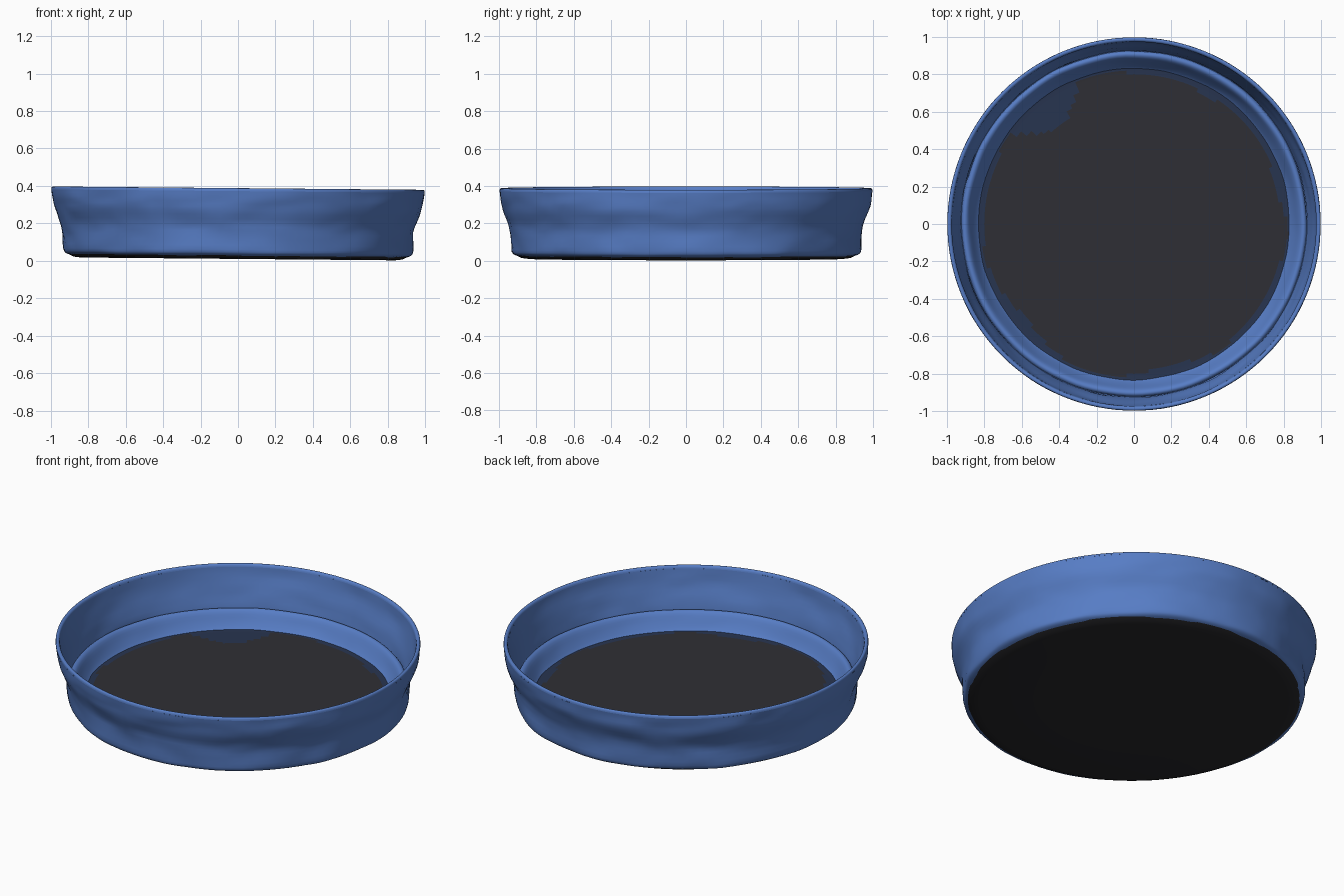
import bpy, bmesh, math
from mathutils import Vector, noise

cube = bpy.data.objects.get("Cube")
if cube:
    bpy.data.objects.remove(cube)

SEGMENTS = 128
TILT = 0.009


def make_material(name, rgb):
    mat = bpy.data.materials.new(name)
    mat.use_nodes = True
    color = (*rgb, 1.0)
    mat.diffuse_color = color
    bsdf = mat.node_tree.nodes["Principled BSDF"]
    bsdf.inputs["Base Color"].default_value = color
    bsdf.inputs["Roughness"].default_value = 0.8
    return mat


blue = make_material("blue fabric", (0.095, 0.205, 0.56))
charcoal = make_material("charcoal pad", (0.028, 0.028, 0.035))
navy = make_material("navy pad edge", (0.021, 0.035, 0.08))
black = make_material("black underside", (0.02, 0.02, 0.023))


def wrinkle(angle, z, seed):
    """Soft cloth creases, longer around the wall than up it."""
    p = Vector((math.cos(angle) * 4, math.sin(angle) * 4, z * 9 + seed))
    return noise.noise(p) + 0.4 * noise.noise(p * 2.1)


def lathe(name, profile, mats, crease=0.0, seed=0.0, pick=None):
    """Spin a (radius, height) profile about z, with cloth creases."""
    bm = bmesh.new()
    rings = []
    for r, z in profile:
        if r == 0:
            rings.append([bm.verts.new((0, 0, z))] * SEGMENTS)
            continue
        ring = []
        for i in range(SEGMENTS):
            a = math.tau * i / SEGMENTS
            fade = min(1, max(0, (0.38 - z) / 0.06))
            rr = r + crease * fade * wrinkle(a, z, seed)
            x, y = rr * math.cos(a), rr * math.sin(a)
            ring.append(bm.verts.new((x, y, z - TILT * x)))
        rings.append(ring)
    for low, high in zip(rings, rings[1:]):
        for i in range(SEGMENTS):
            j = (i + 1) % SEGMENTS
            corners = list(dict.fromkeys((low[i], low[j], high[j], high[i])))
            face = bm.faces.new(corners)
            face.smooth = True
            if pick:
                face.material_index = pick(face.calc_center_median())
    mesh = bpy.data.meshes.new(name)
    bm.to_mesh(mesh)
    bm.free()
    for mat in mats:
        mesh.materials.append(mat)
    obj = bpy.data.objects.new(name, mesh)
    bpy.context.collection.objects.link(obj)
    return obj


def refine(points, steps):
    """Smooth a profile with interpolated points between its corners."""
    out = []
    for k in range(len(points) - 1):
        p0, p1, p2, p3 = [Vector(points[min(max(k + d, 0), len(points) - 1)])
                          for d in (-1, 0, 1, 2)]
        for s in range(steps):
            t = s / steps
            p = 0.5 * (2 * p1 + (p2 - p0) * t + (2 * p0 - 5 * p1 + 4 * p2 - p3) * t * t
                       + (3 * p1 - p0 - 3 * p2 + p3) * t ** 3)
            out.append((p.x, p.y))
    return out + [points[-1]]


# Flared outer wall, from the bottom edge up to the rim
outer = [(0.9, 0.026), (0.922, 0.036), (0.933, 0.06), (0.938, 0.14),
         (0.95, 0.2), (0.978, 0.27), (0.99, 0.32), (0.997, 0.372)]
lathe("outer_wall", refine(outer, 3), [blue], 0.009, 1.0)

# Thin rolled rim
rim = [(0.997, 0.372), (0.995, 0.384), (0.987, 0.388), (0.977, 0.384), (0.973, 0.372)]
lathe("rim", refine(rim, 2), [blue])

# Inner wall down to the groove behind the padded ring
inner = [(0.973, 0.372), (0.965, 0.31), (0.945, 0.23), (0.93, 0.16), (0.925, 0.12)]
lathe("inner_wall", refine(inner, 3), [blue], 0.006, 5.0)

# Padded ring around the floor
bolster = [(0.925, 0.12), (0.92, 0.145), (0.905, 0.156), (0.885, 0.145),
           (0.86, 0.1), (0.84, 0.07), (0.822, 0.052)]
lathe("padded_ring", refine(bolster, 3), [blue], 0.004, 9.0)


# Floor pad, with uneven navy patches close to its edge
def pad_color(c):
    patch = noise.noise(Vector((c.x * 3, c.y * 3, 2.0)))
    upper_left = max(0, 1 - (Vector((c.x + 0.45, c.y - 0.58))).length / 0.24)
    reach = 0.8 - 0.06 * patch - 0.18 * upper_left
    return 1 if math.hypot(c.x, c.y) > reach else 0


floor = [(0.84, 0.062)] + [(0.82 - 0.02 * k, 0.06) for k in range(20)] + [(0.2, 0.06), (0, 0.06)]
lathe("floor_pad", floor[::1], [charcoal, navy], 0.0, 0.0, pad_color)

# Dark base sheet underneath
base = [(0, 0.01), (0.5, 0.01), (0.84, 0.01), (0.88, 0.015), (0.908, 0.029)]
lathe("base_sheet", base, [black])

# Face the floor and inner surfaces inward and up, the shell outward
for name in ("outer_wall", "rim", "inner_wall", "padded_ring", "floor_pad", "base_sheet"):
    mesh = bpy.data.objects[name].data
    bm = bmesh.new()
    bm.from_mesh(mesh)
    bm.normal_update()
    for f in bm.faces:
        c = f.calc_center_median()
        radial = Vector((c.x, c.y, 0)).normalized()
        want = {"outer_wall": radial, "inner_wall": -radial,
                "base_sheet": Vector((0, 0, -1))}.get(name, Vector((0, 0, 1)))
        if name == "padded_ring":
            want = Vector((0, 0, 1)) - radial * 0.2
        if f.normal.dot(want) < 0:
            f.normal_flip()
    bm.to_mesh(mesh)
    bm.free()
